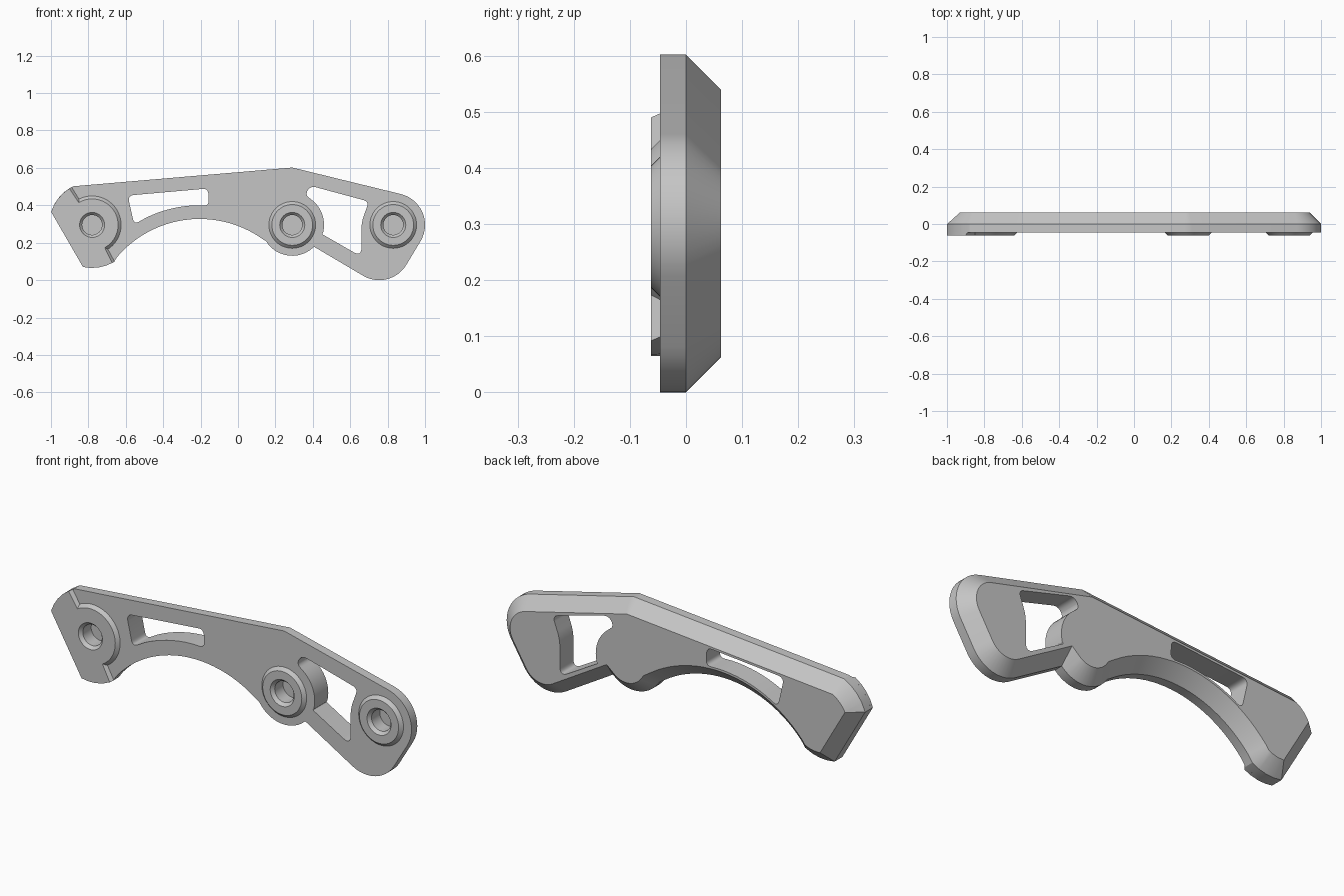
import bpy, bmesh
from math import sin, cos, radians
from mathutils import Vector

cube = bpy.data.objects.get("Cube")
if cube:
    bpy.data.objects.remove(cube)

GREY = (0.56, 0.56, 0.56, 1)
steel = bpy.data.materials.new("satin grey")
steel.use_nodes = True
steel.diffuse_color = GREY
steel.node_tree.nodes["Principled BSDF"].inputs["Base Color"].default_value = GREY

FRONT, PAD_FRONT, BACK, BORE_END = -0.046, -0.062, 0.062, 0.02
CHAMFER, PAD_BEVEL = 0.062, 0.016
BORE, SINK = 0.053, 0.067
END, MID, TIP, HEEL = (-0.78, 0.295), (0.29, 0.295), (0.83, 0.295), (0.755, 0.17)
ARCH = (-0.205, -0.253)


def arc(c, r, a0, a1, n):
    """Points along an arc, angles in degrees."""
    angles = [radians(a0 + (a1 - a0) * i / n) for i in range(n + 1)]
    return [Vector((c[0] + r * cos(a), c[1] + r * sin(a))) for a in angles]


def circle(c, r, n=48):
    return arc(c, r, 0, 360, n)[:-1]


def inset(pts, d):
    """Mitred inward offset of a counter-clockwise outline."""
    out = []
    for i, p in enumerate(pts):
        e1 = (p - pts[i - 1]).normalized()
        e2 = (pts[(i + 1) % len(pts)] - p).normalized()
        n1, n2 = Vector((-e1.y, e1.x)), Vector((-e2.y, e2.x))
        out.append(p + (n1 + n2) * d / (1 + n1.dot(n2)))
    return out


def rounded(corners, steps=10):
    """Outline from (x, z, rounding) corners."""
    pts = [Vector(c[:2]) for c in corners]
    out = []
    for i, p in enumerate(pts):
        r = corners[i][2]
        if not r:
            out.append(p)
            continue
        a = p + (pts[i - 1] - p).normalized() * r
        b = p + (pts[(i + 1) % len(pts)] - p).normalized() * r
        for k in range(steps + 1):
            t = k / steps
            out.append(a * (1 - t) ** 2 + p * 2 * t * (1 - t) + b * t * t)
    return out


def solid(name, shell, holes=(), pits=()):
    """Closed part from (y, outline) rings, front to back, with through holes and blind pits."""
    bm = bmesh.new()

    def wall(rings):
        loops = [[bm.verts.new((p.x, y, p.y)) for p in pts] for y, pts in rings]
        for a, b in zip(loops, loops[1:]):
            for i in range(len(a)):
                bm.faces.new((a[i - 1], a[i], b[i], b[i - 1]))
        return loops[0], loops[-1]

    def cap(loops):
        edges = [bm.edges.get((v, loop[i - 1])) for loop in loops for i, v in enumerate(loop)]
        bmesh.ops.triangle_fill(bm, use_beauty=True, edges=edges)

    through = [wall(rings) for rings in (shell, *holes)]
    blind = [wall(rings) for rings in pits]
    cap([ends[0] for ends in through + blind])
    cap([ends[1] for ends in through])
    for ends in blind:
        bm.faces.new(ends[1])
    bmesh.ops.recalc_face_normals(bm, faces=bm.faces)
    if bm.calc_volume(signed=True) < 0:
        bmesh.ops.reverse_faces(bm, faces=bm.faces)
    mesh = bpy.data.meshes.new(name)
    bm.to_mesh(mesh)
    bm.free()
    mesh.materials.append(steel)
    obj = bpy.data.objects.new(name, mesh)
    bpy.context.collection.objects.link(obj)
    return obj


# Plate outline, counter-clockwise from the lower left corner
outline = (arc(END, 0.23, 257.7, 300, 4) + arc(ARCH, 0.58, 139, 56, 24)
           + arc(MID, 0.165, 212, 315, 12) + arc(HEEL, 0.17, 240, 329, 12)
           + arc(TIP, 0.17, -31, 76, 14)
           + [Vector((0.31, 0.597)), Vector((0.29, 0.602)), Vector((0.27, 0.6))]
           + arc(END, 0.23, 116, 162.3, 4))

# Window outlines
slot = rounded([(-0.555, 0.298, 0.03)]
               + [(p.x, p.y, 0) for p in arc(ARCH, 0.653, 116, 92, 8)]
               + [(-0.155, 0.398, 0.03), (-0.16, 0.49, 0.03), (-0.59, 0.452, 0.035)])
window = rounded([(0.66, 0.125, 0.05), (0.66, 0.31, 0.04), (0.70, 0.42, 0.03),
                  (0.385, 0.505, 0.035), (0.36, 0.455, 0.025)]
                 + [(p.x, p.y, 0) for p in arc(MID, 0.17, 52, -14, 10)]
                 + [(0.448, 0.247, 0.008)])

# Plate: chamfered towards the back, two windows, three blind bores
plate = solid("plate",
              [(FRONT, outline), (0, outline), (BACK, inset(outline, CHAMFER))],
              holes=[[(FRONT, o), (BACK, o)] for o in (slot, window)],
              pits=[[(FRONT, circle(c, BORE)), (BORE_END, circle(c, BORE))]
                    for c in (END, MID, TIP)])


def raised(name, c, base, top):
    """Bevelled pad on the front with a countersunk bore."""
    return solid(name, [(PAD_FRONT, top), (FRONT, base)],
                 holes=[[(PAD_FRONT, circle(c, SINK)), (FRONT, circle(c, BORE))]])


# End pad: outer half flush with the plate, inner half a disc
def pad_outline(r, edge, joint):
    return (arc(END, 0.23, 120 - edge, 162.3, 4) + arc(END, 0.23, 257.7, 300 + edge, 4)
            + arc(END, r, 300 + joint, 480 - joint, 32))


end_pad = raised("end_pad", END, pad_outline(0.155, 1.5, 3),
                 pad_outline(0.155 - PAD_BEVEL, -2, -1))

# Round bosses
bosses = [raised(name, c, circle(c, 0.125), circle(c, 0.125 - PAD_BEVEL))
          for name, c in (("middle_boss", MID), ("tip_boss", TIP))]

# Smooth the arcs, keep the edges crisp
for obj in bpy.context.selected_objects:
    obj.select_set(False)
for obj in (plate, end_pad, *bosses):
    obj.select_set(True)
    bpy.context.view_layer.objects.active = obj
bpy.ops.object.shade_smooth_by_angle(angle=radians(22))
